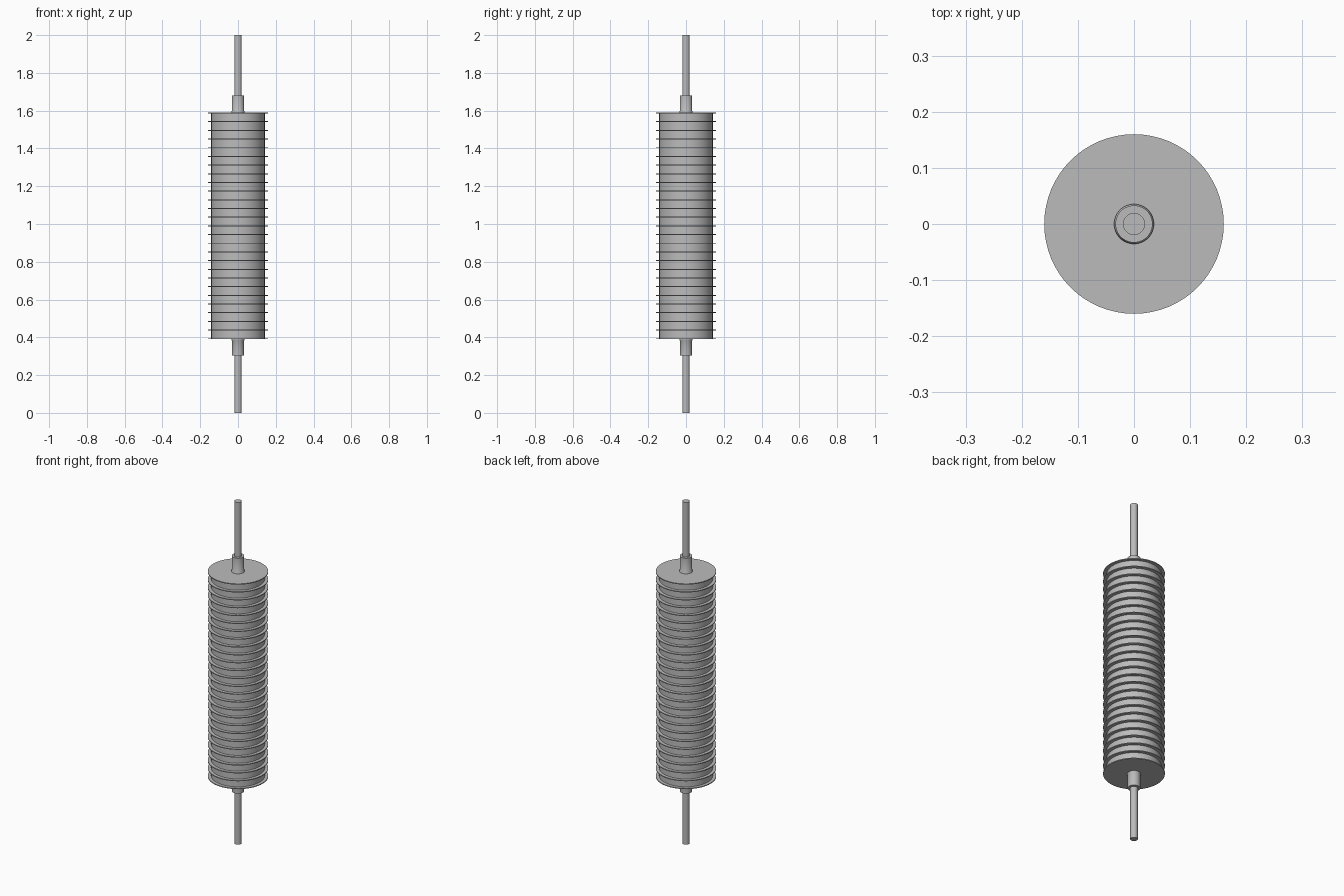
import bpy, bmesh, math

SEGMENTS = 64
FIN_COUNT = 27
BODY_BOTTOM, BODY_TOP = 0.39, 1.59
FIN_THICKNESS = 0.005

cube = bpy.data.objects.get("Cube")
if cube:
    bpy.data.objects.remove(cube, do_unlink=True)

# Single grey metal
metal = bpy.data.materials.new("grey_metal")
metal.use_nodes = True
metal.diffuse_color = (0.5, 0.5, 0.5, 1)
metal.node_tree.nodes["Principled BSDF"].inputs["Base Color"].default_value = (0.5, 0.5, 0.5, 1)


def lathe(name, profile):
    """Revolve an open (radius, z) profile around z and cap both ends."""
    bm = bmesh.new()
    rings = []
    for r, z in profile:
        angles = [2 * math.pi * i / SEGMENTS for i in range(SEGMENTS)]
        rings.append([bm.verts.new((r * math.cos(a), r * math.sin(a), z)) for a in angles])
    for low, high in zip(rings, rings[1:]):
        for i in range(SEGMENTS):
            j = (i + 1) % SEGMENTS
            bm.faces.new((low[i], low[j], high[j], high[i]))
    bm.faces.new(rings[0])
    bm.faces.new(rings[-1])
    bmesh.ops.recalc_face_normals(bm, faces=bm.faces)
    mesh = bpy.data.meshes.new(name)
    bm.to_mesh(mesh)
    bm.free()
    mesh.materials.append(metal)
    obj = bpy.data.objects.new(name, mesh)
    bpy.context.collection.objects.link(obj)
    bpy.ops.object.select_all(action='DESELECT')
    obj.select_set(True)
    bpy.context.view_layer.objects.active = obj
    bpy.ops.object.shade_smooth_by_angle(angle=math.radians(35))
    return obj


# Central rod through the whole length
lathe("rod", [(0.0195, 0), (0.0195, 2)])

# Core cylinder between the end fins
lathe("core", [(0.142, BODY_BOTTOM + 0.001), (0.142, BODY_TOP - 0.001)])

# Collars with a small flare where they meet the body
for name, base, end in (("lower_collar", BODY_BOTTOM, 0.305), ("upper_collar", BODY_TOP, 1.68)):
    out = 1 if end > base else -1
    lathe(name, [(0.0355, base - out * 0.002), (0.0355, base + out * 0.004),
                 (0.033, base + out * 0.008), (0.033, end)])

# Evenly spaced thin cooling fins
step = (BODY_TOP - BODY_BOTTOM - FIN_THICKNESS) / (FIN_COUNT - 1)
for n in range(FIN_COUNT):
    z = BODY_BOTTOM + n * step
    lathe(f"fin_{n + 1}", [(0.16, z), (0.16, z + FIN_THICKNESS)])
